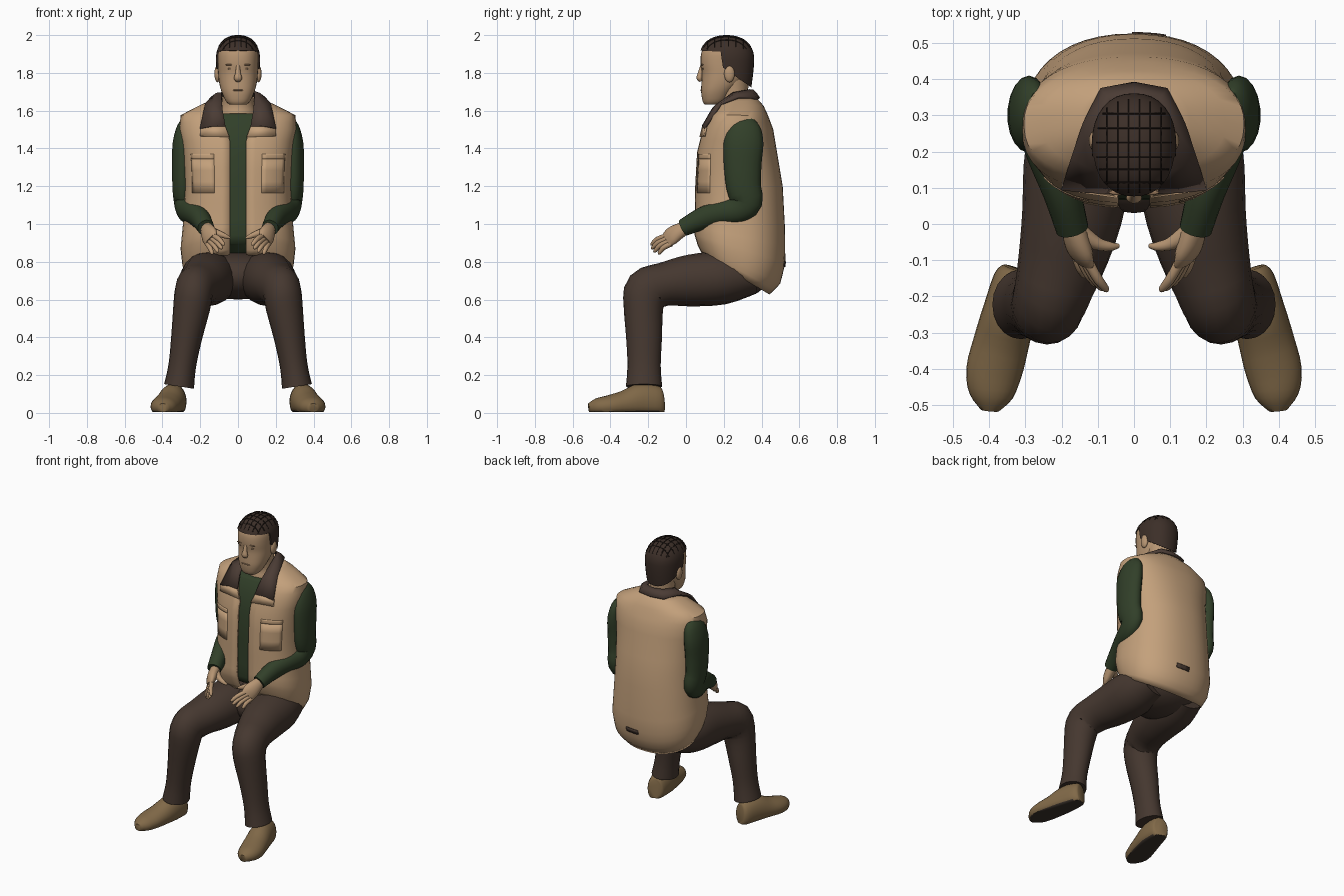
import bpy, bmesh, math
from mathutils import Vector

cube = bpy.data.objects.get("Cube")
if cube:
    bpy.data.objects.remove(cube)


def material(name, r, g, b):
    m = bpy.data.materials.new(name)
    m.use_nodes = True
    m.diffuse_color = (r, g, b, 1)
    m.node_tree.nodes["Principled BSDF"].inputs["Base Color"].default_value = (r, g, b, 1)
    return m


TAN = material("vest tan", .55, .355, .2)
SKIN = material("skin", .47, .3, .17)
BROWN = material("trouser brown", .06, .039, .029)
COLLAR = material("collar brown", .07, .045, .035)
GREEN = material("shirt green", .031, .05, .022)
LEATHER = material("shoe leather", .22, .142, .065)
SOLE = material("sole dark", .045, .033, .025)
HAIR = material("hair brown", .045, .028, .021)
STRAND = material("hair shadow", .014, .009, .007)
SHADE = material("face shade", .3, .18, .1)


def finish(name, bm, *mats, angle=50):
    bmesh.ops.recalc_face_normals(bm, faces=bm.faces)
    me = bpy.data.meshes.new(name)
    bm.to_mesh(me)
    bm.free()
    for m in mats:
        me.materials.append(m)
    ob = bpy.data.objects.new(name, me)
    bpy.context.collection.objects.link(ob)
    bpy.ops.object.select_all(action="DESELECT")
    ob.select_set(True)
    bpy.context.view_layer.objects.active = ob
    bpy.ops.object.shade_smooth_by_angle(angle=math.radians(angle))
    return ob


def skin_rows(rows, closed=True):
    """Bridge rows of points into a surface, capped when closed."""
    bm = bmesh.new()
    grid = [[bm.verts.new(p) for p in row] for row in rows]
    n = len(grid[0])
    for lo, hi in zip(grid, grid[1:]):
        for i in range(n if closed else n - 1):
            j = (i + 1) % n
            bm.faces.new((lo[i], lo[j], hi[j], hi[i]))
    if closed:
        bm.faces.new(grid[0])
        bm.faces.new(grid[-1])
    return bm


def solidify(ob, t):
    mod = ob.modifiers.new("thickness", "SOLIDIFY")
    mod.thickness = t
    mod.offset = 0


def smooth_path(pts, k):
    """Catmull-Rom resampling of position and radii."""
    p = [pts[0]] + pts + [pts[-1]]
    out = []
    for i in range(1, len(p) - 2):
        for s in range(k):
            t = s / k
            out.append([.5 * (2 * b + (c - a) * t + (2 * a - 5 * b + 4 * c - d) * t * t
                              + (3 * b - a - 3 * c + d) * t ** 3)
                        for a, b, c, d in zip(p[i - 1], p[i], p[i + 1], p[i + 2])])
    return out + [list(pts[-1])]


def tube(pts, ref, n=16, k=3, side=1, floor=-1):
    """Sweep ellipses along (x, y, z, across, along_ref) stations."""
    path = smooth_path(pts, k)
    pos = [Vector(p[:3]) for p in path]
    rows = []
    for i, p in enumerate(path):
        t = (pos[min(i + 1, len(pos) - 1)] - pos[max(i - 1, 0)]).normalized()
        u = Vector(ref).cross(t).normalized()
        v = t.cross(u)
        row = []
        for j in range(n):
            a = math.tau * j / n
            q = pos[i] + u * p[3] * math.cos(a) + v * p[4] * math.sin(a)
            row.append((q.x * side, q.y, max(q.z, floor)))
        rows.append(row)
    return skin_rows(rows)


def ball(name, loc, size, mat):
    bm = bmesh.new()
    bmesh.ops.create_uvsphere(bm, u_segments=20, v_segments=12, radius=1)
    bmesh.ops.scale(bm, vec=size, verts=bm.verts)
    bmesh.ops.translate(bm, vec=loc, verts=bm.verts)
    return finish(name, bm, mat)


def oval(cx, cy, z, rx, ry, th, n, tilt=0):
    s, c = math.sin(th), math.cos(th)
    x = cx + rx * math.copysign(abs(s) ** (2 / n), s)
    y = cy - ry * math.copysign(abs(c) ** (2 / n), c)
    return Vector((x, y, z - tilt * (y - cy)))


# Torso stations: height, centre y, half width, half depth, tilt
TORSO = [(.735, .265, .268, .172, .6), (.79, .28, .288, .213, .48), (.87, .285, .297, .234, .32),
         (1, .285, .285, .232, .1), (1.2, .28, .275, .225, 0), (1.38, .27, .285, .205, 0),
         (1.5, .275, .303, .18, 0), (1.572, .28, .298, .148, 0), (1.622, .29, .2, .115, 0),
         (1.668, .285, .1, .078, 0)]


def station(t):
    i = min(int(t), len(TORSO) - 2)
    return [a + (b - a) * (t - i) for a, b in zip(TORSO[i], TORSO[i + 1])]


def torso(t, th, grow=0):
    z, cy, rx, ry, tilt = station(t)
    return oval(0, cy, z, rx + grow, ry + grow, th, 2.6 if math.cos(th) > 0 else 2.25, tilt)


# Shirt body
finish("shirt_body", skin_rows([[torso(t, math.tau * j / 40, -.014) for j in range(40)]
                                for t in (1.2, 2, 3, 4, 5, 6, 7, 7.25)]), GREEN)

# Open vest, with the gap widening to the neck
rows = []
for i in range(2 * len(TORSO) - 1):
    t = i / 2
    z, cy, rx, ry, tilt = station(t)
    gap = .043 + max(0, z - 1.44) * .35
    th0 = math.asin(min(.95, gap / rx) ** 1.3)
    rows.append([torso(t, th0 + (math.tau - 2 * th0) * j / 44) for j in range(45)])
solidify(finish("vest", skin_rows(rows, closed=False), TAN), .014)

# Collar, lapels and pockets
inner = [(0, .35, 1.708), (.06, .335, 1.708), (.088, .25, 1.692), (.082, .14, 1.605), (.066, .088, 1.515)]
outer = [(0, .388, 1.664), (.09, .372, 1.664), (.138, .28, 1.67), (.172, .185, 1.635), (.2, .098, 1.505)]
middle = [((a + d) / 2, (b + e) / 2 - .002, (c + f) / 2 + .008)
          for (a, b, c), (d, e, f) in zip(inner, outer)]
whole = [[(-x, y, z) for x, y, z in reversed(e[1:])] + e for e in (inner, middle, outer)]
solidify(finish("collar", skin_rows(whole, closed=False), COLLAR), .012)
for side, tag in ((1, "left"), (-1, "right")):
    flap = [[(.07, .092, 1.525), (.2, .106, 1.51)], [(.045, .076, 1.46), (.2, .098, 1.465)]]
    flap = [[(x * side, y, z) for x, y, z in r] for r in flap]
    solidify(finish(tag + "_lapel", skin_rows(flap, closed=False), TAN), .01)
    for part, lo, hi, lift in (("pocket", 3.8, 4.8, .0035), ("pocket_flap", 4.8, 4.95, .005)):
        patch = [[torso(lo + (hi - lo) * i / 3, side * (.35 + .6 * j / 6), lift) for j in range(7)]
                 for i in range(4)]
        solidify(finish(tag + "_" + part, skin_rows(patch, closed=False), TAN), .01)

# Dark patch low on the back of the vest
patch = [[torso(t, math.pi + a, .009) for a in (-.25, -.16, -.07, .01)] for t in (1.82, 2.05)]
solidify(finish("back_patch", skin_rows(patch, closed=False), BROWN), .004)

# Seat of the trousers
ball("trouser_seat", (0, .235, .725), (.25, .205, .125), BROWN)

leg = [(.13, .36, .73, .1, .12), (.15, .2, .715, .14, .15), (.172, .02, .7, .137, .138),
       (.205, -.12, .68, .115, .118), (.232, -.205, .645, .122, .103), (.245, -.225, .56, .105, .098),
       (.272, -.222, .4, .095, .082), (.295, -.222, .25, .088, .073), (.312, -.222, .14, .096, .08)]
shoe = [(.325, -.124, .055, .036, .065), (.33, -.145, .055, .056, .085), (.345, -.24, .06, .072, .095),
        (.367, -.33, .045, .077, .072), (.387, -.41, .035, .077, .058), (.394, -.475, .03, .06, .046),
        (.398, -.515, .026, .025, .024)]
arm = [(.262, .32, 1.55, .05, .03), (.278, .315, 1.51, .085, .045), (.29, .305, 1.43, .105, .056),
       (.293, .3, 1.32, .1, .057), (.293, .305, 1.2, .092, .055), (.285, .32, 1.12, .085, .055),
       (.27, .27, 1.075, .072, .055), (.24, .19, 1.06, .065, .055), (.2, .09, 1.03, .06, .052),
       (.17, -.015, .98, .045, .045)]
palm = [(.17, .01, .985, .032, .03), (.16, -.04, .96, .045, .032), (.15, -.075, .937, .052, .028),
        (.142, -.1, .915, .047, .018)]
thumb = [(.145, -.03, .962, .028, .026), (.1, -.055, .948, .018, .018), (.065, -.062, .935, .013, .013),
         (.042, -.06, .925, .006, .006)]
tips = [(.073, -.187, .89), (.085, -.184, .87), (.105, -.172, .853), (.135, -.148, .842)]
spread = Vector((.04, .03, -.045))
palm_normal = spread.cross(Vector((-.05, -.085, -.05)))

for side, tag in ((1, "left"), (-1, "right")):
    finish(tag + "_trouser_leg", tube(leg, (1, 0, 0), 20, side=side), BROWN)
    finish(tag + "_sleeve", tube(arm, (1, 0, 0), 18, side=side), GREEN)
    # Shoe, dark underneath
    ob = finish(tag + "_shoe", tube(shoe, (0, 0, 1), 24, side=side, floor=.004), LEATHER, SOLE)
    for f in ob.data.polygons:
        f.material_index = int(f.normal.z < -.75)
    # Hand
    finish(tag + "_palm", tube(palm, palm_normal, side=side), SKIN)
    finish(tag + "_thumb", tube(thumb, (0, 0, 1), 10, side=side), SKIN)
    for i, tip in enumerate(tips):
        base = Vector((.126, -.105, .936)) + spread * (i / 3) * .9
        tip = Vector(tip)
        mid = base.lerp(tip, .5) + Vector((0, -.006, .006))
        end = base.lerp(tip, .9)
        pts = [(*base, .015, .015), (*mid, .0135, .0135), (*end, .01, .01), (*tip, .003, .003)]
        finish(f"{tag}_finger_{i + 1}", tube(pts, (1, 0, 0), 10, side=side), SKIN)
    # Ear, eye and brow
    ball(tag + "_ear", (side * .108, .23, 1.795), (.017, .028, .045), SKIN)
    ball(tag + "_eye", (side * .04, .091, 1.822), (.016, .005, .005), SHADE)
    ball(tag + "_brow", (side * .043, .087, 1.843), (.026, .007, .004), SHADE)

# Head and neck: height, front, back, half width
HEAD = [(1.632, .1, .18, .045), (1.65, .088, .21, .064), (1.7, .08, .25, .087), (1.75, .082, .3, .1),
        (1.8, .084, .325, .105), (1.85, .077, .335, .107), (1.91, .082, .335, .105), (1.96, .11, .31, .085)]
finish("head", skin_rows([[oval(0, (f + b) / 2, z, w, (b - f) / 2, math.tau * j / 32, 2.3)
                           for j in range(32)] for z, f, b, w in smooth_path(HEAD, 3)]), SKIN)
finish("neck", tube([(0, .28, 1.53, .12, .12), (0, .272, 1.62, .092, .09),
                     (0, .255, 1.68, .075, .08), (0, .25, 1.76, .085, .085)], (1, 0, 0), 20), SKIN)
finish("nose", tube([(0, .086, 1.84, .01, .01), (0, .076, 1.8, .014, .013),
                     (0, .072, 1.772, .022, .016), (0, .08, 1.757, .014, .008)], (0, 1, 0), 12), SKIN)
ball("mouth", (0, .082, 1.708), (.032, .006, .004), SHADE)

# Hair: a rounded cap, cut along a stepped hairline by two planes
HY, HZ, HR, HP = .215, 1.87, (.117, .146, .128), 2.25
rows = []
for i in range(17):
    up = max(0, (i - 5) / 11.2)
    low = max(0, 5 - i) / 5
    z = HZ + HR[2] * up - .16 * low
    s = (1 - up ** HP) ** (1 / HP) * (1 - .12 * low ** 1.5)
    rows.append([oval(0, HY, z, HR[0] * s, HR[1] * s, math.tau * j / 32, HP) for j in range(32)])


def hair_part(name, planes):
    bm = skin_rows(rows)
    for co, no in planes:
        cut = bmesh.ops.bisect_plane(bm, geom=bm.verts[:] + bm.edges[:] + bm.faces[:], plane_co=co,
                                     plane_no=no, clear_inner=True)
        edges = [e for e in cut["geom_cut"] if isinstance(e, bmesh.types.BMEdge)]
        bmesh.ops.contextual_create(bm, geom=edges)
    finish(name, bm, HAIR)


hair_part("hair_top", [((0, .07, 1.918), (0, .05, 1))])
hair_part("hair_back", [((0, .185, 1.9), (0, 1, .15)), ((0, .2, 1.825), (0, .7, 1))])

# Crossing strands over the crown
for axis, offsets in ((0, (-.075, -.045, -.015, .015, .045, .075)), (1, (-.1, -.065, -.03, .01, .05, .09))):
    for k, off in enumerate(offsets):
        pts = []
        span = HR[1 - axis] * (1 - abs(off / HR[axis]) ** HP) ** (1 / HP) * .88
        for i in range(13):
            run = span * (i / 6 - 1)
            x, y = (off, run) if axis == 0 else (run, off)
            h = max(0, 1 - abs(x / HR[0]) ** HP - abs(y / HR[1]) ** HP) ** (1 / HP)
            pts.append((x, HY + y, HZ + HR[2] * h, .0025, .003))
        finish(f"hair_strand_{axis}_{k}", tube(pts, (1 - axis, axis, 0), 6, 1), STRAND)
